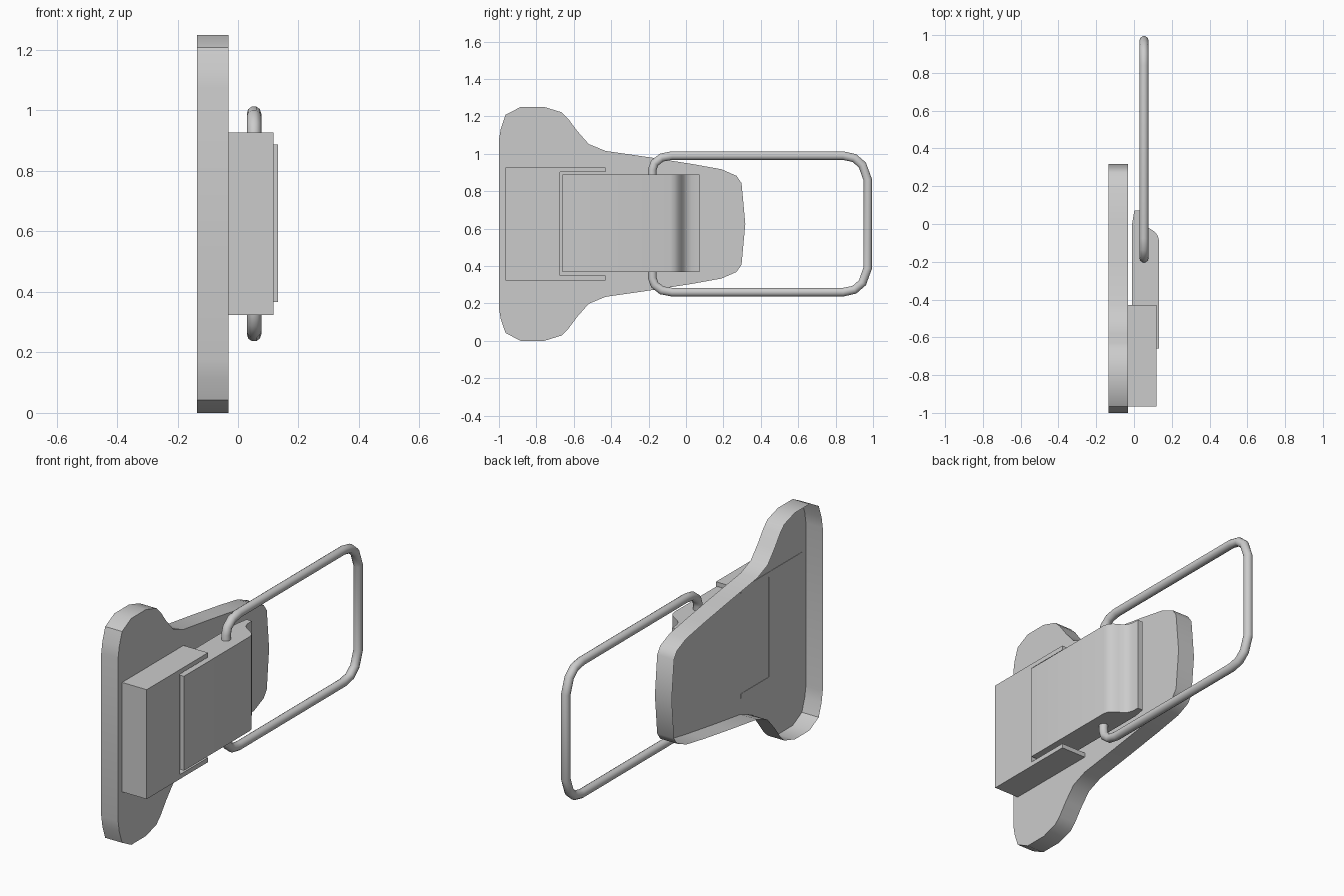
import bpy, bmesh, math

cube = bpy.data.objects.get("Cube")
if cube:
    bpy.data.objects.remove(cube, do_unlink=True)

MID = 0.625  # height of the symmetry plane

metal = bpy.data.materials.new("grey_metal")
metal.use_nodes = True
grey = (0.6, 0.6, 0.6, 1)
metal.diffuse_color = grey
metal.node_tree.nodes["Principled BSDF"].inputs["Base Color"].default_value = grey


def activate(obj):
    bpy.ops.object.select_all(action="DESELECT")
    obj.select_set(True)
    bpy.context.view_layer.objects.active = obj


def smooth(obj, degrees):
    activate(obj)
    bpy.ops.object.shade_smooth_by_angle(angle=math.radians(degrees))


def mirrored(half):
    """Close a (y, offset from middle) half outline into a (y, z) loop."""
    upper = [(y, MID + h) for y, h in half]
    lower = [(y, MID - h) for y, h in reversed(half) if h > 0]
    return upper + lower


def extrude_profile(name, start, offset, open_back=False, degrees=30):
    bm = bmesh.new()
    back = bm.faces.new([bm.verts.new(p) for p in start])
    made = bmesh.ops.extrude_face_region(bm, geom=[back], use_keep_orig=True)
    moved = [g for g in made["geom"] if isinstance(g, bmesh.types.BMVert)]
    bmesh.ops.translate(bm, verts=moved, vec=offset)
    bmesh.ops.recalc_face_normals(bm, faces=bm.faces)
    if open_back:
        bmesh.ops.delete(bm, geom=[back], context="FACES_ONLY")
    mesh = bpy.data.meshes.new(name)
    bm.to_mesh(mesh)
    bm.free()
    mesh.materials.append(metal)
    obj = bpy.data.objects.new(name, mesh)
    bpy.context.collection.objects.link(obj)
    smooth(obj, degrees)
    return obj


# Flared base plate, a thin shell open at its back
plate = mirrored([
    (-1, 0.45), (-0.99, 0.51), (-0.965, 0.583), (-0.885, 0.625),
    (-0.757, 0.625), (-0.666, 0.597), (-0.63, 0.562), (-0.58, 0.495),
    (-0.52, 0.427), (-0.43, 0.39), (-0.195, 0.356), (0.035, 0.32),
    (0.19, 0.292), (0.27, 0.257), (0.297, 0.218), (0.317, 0)])
extrude_profile("base_plate", [(-0.135, y, z) for y, z in plate],
                (0.103, 0, 0), open_back=True, degrees=40)

# Housing with two thin arms around the lever
housing = mirrored([(-0.965, 0.302), (-0.43, 0.302),
                    (-0.43, 0.277), (-0.675, 0.277)])
extrude_profile("housing", [(-0.034, y, z) for y, z in housing], (0.152, 0, 0))

# Lever with a rounded shoulder and a thin lip
lever = [(-0.01, -0.66), (0.132, -0.66), (0.132, -0.085), (0.125, -0.06),
         (0.108, -0.04), (0.085, -0.025), (0.062, -0.012), (0.045, 0.005),
         (0.036, 0.03), (0.034, 0.072), (0.002, 0.072), (-0.01, 0)]
extrude_profile("lever", [(x, y, 0.367) for x, y in lever],
                (0, 0, 0.521), degrees=40)

# Wire bail hooked into the lever
half_path = [(-0.18, 0.235), (-0.18, 0.29), (-0.168, 0.325), (-0.13, 0.355),
             (-0.075, 0.365), (0.84, 0.365), (0.9, 0.352), (0.943, 0.315),
             (0.972, 0.235)]
curve = bpy.data.curves.new("wire_bail", "CURVE")
curve.dimensions = "3D"
curve.bevel_depth = 0.024
curve.bevel_resolution = 3
curve.use_fill_caps = True
path = mirrored(half_path)
spline = curve.splines.new("POLY")
spline.points.add(len(path) - 1)
for point, (y, z) in zip(spline.points, path):
    point.co = (0.053, y, z, 1)
curve.materials.append(metal)
bail = bpy.data.objects.new("wire_bail", curve)
bpy.context.collection.objects.link(bail)
activate(bail)
bpy.ops.object.convert(target="MESH")
smooth(bpy.context.view_layer.objects.active, 50)
